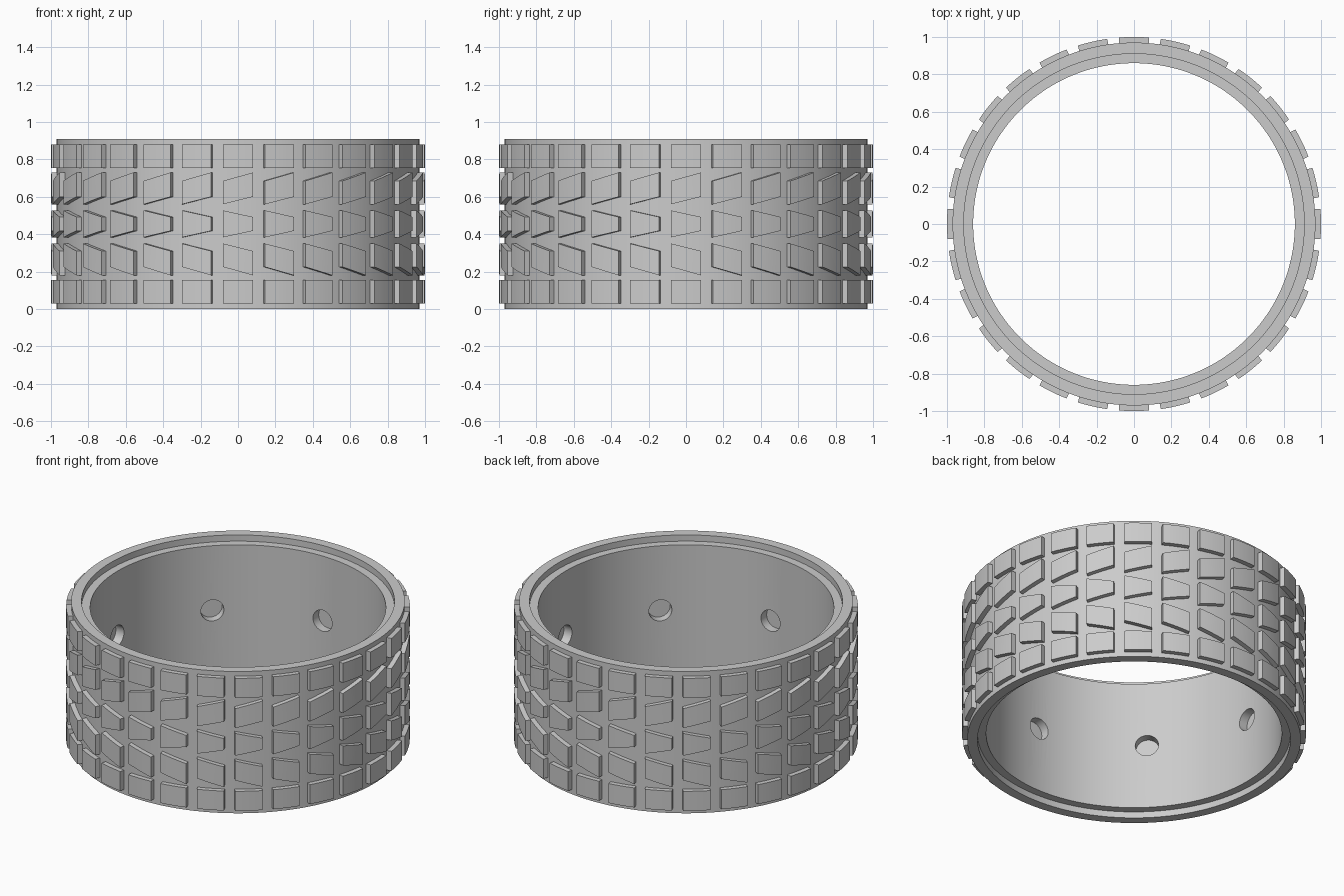
import bpy, bmesh, math
from mathutils import Matrix, Vector

if "Cube" in bpy.data.objects:
    bpy.data.objects.remove(bpy.data.objects["Cube"])

HEIGHT = 0.91
BLOCKS = 28
HOLES = 8
SEGMENTS = 168

grey = bpy.data.materials.new("rubber_grey")
grey.diffuse_color = (0.6, 0.6, 0.6, 1)
grey.use_nodes = True
grey.node_tree.nodes["Principled BSDF"].inputs["Base Color"].default_value = grey.diffuse_color


def add_object(name, bm):
    bmesh.ops.recalc_face_normals(bm, faces=bm.faces)
    mesh = bpy.data.meshes.new(name)
    bm.to_mesh(mesh)
    bm.free()
    mesh.materials.append(grey)
    obj = bpy.data.objects.new(name, mesh)
    bpy.context.collection.objects.link(obj)
    return obj


def activate(obj):
    bpy.ops.object.select_all(action='DESELECT')
    obj.select_set(True)
    bpy.context.view_layer.objects.active = obj


def smooth(obj):
    activate(obj)
    bpy.ops.object.shade_smooth_by_angle(angle=math.radians(25))


# Tyre body: stepped ring profile (radius, z) swept round the axis
profile = [(0.97, 0), (0.97, HEIGHT), (0.91, HEIGHT), (0.91, HEIGHT - 0.04),
           (0.86, HEIGHT - 0.04), (0.86, 0.04), (0.91, 0.04), (0.91, 0)]
bm = bmesh.new()
rings = []
for i in range(SEGMENTS):
    a = math.tau * i / SEGMENTS
    rings.append([bm.verts.new((r * math.cos(a), r * math.sin(a), z)) for r, z in profile])
for i in range(SEGMENTS):
    p, q = rings[i], rings[(i + 1) % SEGMENTS]
    for j in range(len(profile)):
        k = (j + 1) % len(profile)
        bm.faces.new((p[j], q[j], q[k], p[k]))
body = add_object("tyre_body", bm)

# Blind holes round the inner wall
bm = bmesh.new()
for i in range(HOLES):
    place = (Matrix.Rotation(math.tau * i / HOLES, 4, 'Z')
             @ Matrix.Translation((0.86, 0, HEIGHT / 2))
             @ Matrix.Rotation(math.pi / 2, 4, 'Y'))
    bmesh.ops.create_cone(bm, cap_ends=True, segments=32, radius1=0.068, radius2=0.068,
                          depth=0.11, matrix=place)
cutter = add_object("hole_cutter", bm)
cutter.hide_render = True
cut = body.modifiers.new("holes", 'BOOLEAN')
cut.operation = 'DIFFERENCE'
cut.solver = 'EXACT'
cut.object = cutter
activate(body)
bpy.ops.object.modifier_apply(modifier=cut.name)
bpy.data.objects.remove(cutter)
smooth(body)


# One row of raised blocks; the z limits run from the left side to the right side
def tread_row(name, left, right, half_width=0.08, steps=4):
    bm = bmesh.new()
    for b in range(BLOCKS):
        a = math.tau * b / BLOCKS
        out = Vector((math.cos(a), math.sin(a), 0))
        side = Vector((-math.sin(a), math.cos(a), 0))
        sections = []
        for i in range(steps + 1):
            f = i / steps
            t = half_width * (2 * f - 1)
            low = left[0] + (right[0] - left[0]) * f
            high = left[1] + (right[1] - left[1]) * f
            sections.append([
                bm.verts.new(out * math.sqrt(r * r - t * t) + side * t + Vector((0, 0, z)))
                for r, z in ((0.962, low), (1.0, low), (1.0, high), (0.962, high))])
        for p, q in zip(sections, sections[1:]):
            for j in range(4):
                k = (j + 1) % 4
                bm.faces.new((p[j], q[j], q[k], p[k]))
        bm.faces.new(sections[0])
        bm.faces.new(sections[-1])
    smooth(add_object(name, bm))


def flipped(limits):
    return HEIGHT - limits[1], HEIGHT - limits[0]


# Tread: straight shoulder rows, slanted rows and a tapered centre row
shoulder = (0.755, 0.88)
slant_left, slant_right = (0.56, 0.685), (0.60, 0.73)
tread_row("upper_shoulder_blocks", shoulder, shoulder)
tread_row("lower_shoulder_blocks", flipped(shoulder), flipped(shoulder))
tread_row("upper_slanted_blocks", slant_left, slant_right)
tread_row("lower_slanted_blocks", flipped(slant_left), flipped(slant_right))
tread_row("centre_blocks", (0.383, 0.527), (0.418, 0.492))
